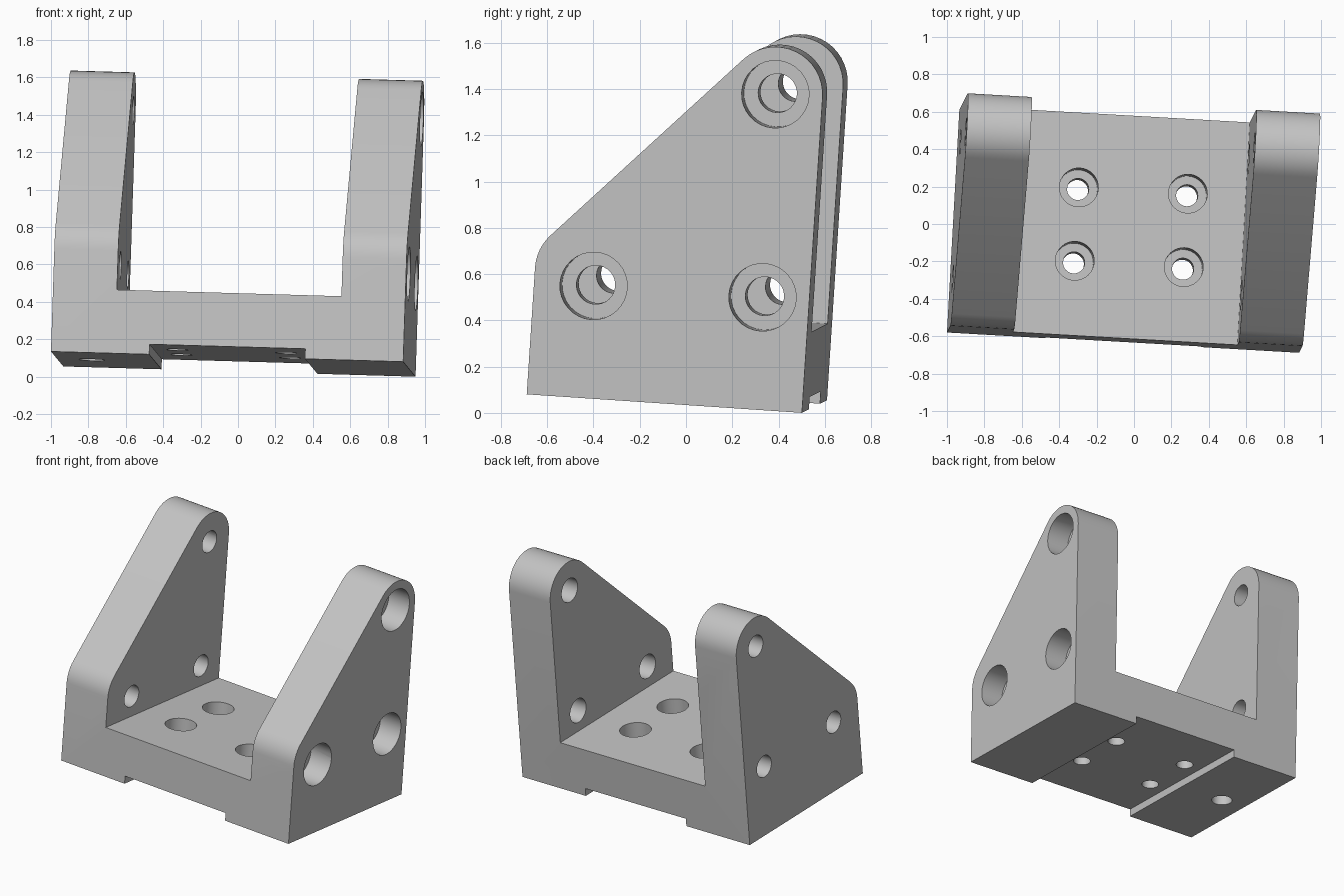
import bpy, bmesh
from math import sin, cos, atan2, pi
from mathutils import Vector, Matrix

cube = bpy.data.objects.get("Cube")
if cube:
    bpy.data.objects.remove(cube, do_unlink=True)

WIDTH, DEPTH, HEIGHT = 1.887, 1.194, 1.6
WALL, FLOOR = 0.342, 0.341

grey = bpy.data.materials.new("machined_grey")
grey.use_nodes = True
colour = (0.55, 0.55, 0.55, 1)
grey.diffuse_color = colour
grey.node_tree.nodes["Principled BSDF"].inputs["Base Color"].default_value = colour


def make_object(name, bm):
    bmesh.ops.recalc_face_normals(bm, faces=bm.faces)
    mesh = bpy.data.meshes.new(name)
    bm.to_mesh(mesh)
    bm.free()
    mesh.materials.append(grey)
    obj = bpy.data.objects.new(name, mesh)
    bpy.context.collection.objects.link(obj)
    return obj


def prism(name, points, sweep):
    bm = bmesh.new()
    face = bm.faces.new([bm.verts.new(p) for p in points])
    ext = bmesh.ops.extrude_face_region(bm, geom=[face])
    moved = [v for v in ext["geom"] if isinstance(v, bmesh.types.BMVert)]
    bmesh.ops.translate(bm, verts=moved, vec=sweep)
    return make_object(name, bm)


def cylinder(bm, start, end, radius):
    start, end = Vector(start), Vector(end)
    axis = end - start
    turn = axis.to_track_quat("Z", "Y").to_matrix().to_4x4()
    bmesh.ops.create_cone(bm, cap_ends=True, segments=32, radius1=radius, radius2=radius,
                          depth=axis.length,
                          matrix=Matrix.Translation((start + end) / 2) @ turn)


def boolean(target, tool, operation):
    mod = target.modifiers.new(operation.lower(), "BOOLEAN")
    mod.operation, mod.object, mod.solver = operation, tool, "EXACT"
    bpy.ops.object.select_all(action="DESELECT")
    bpy.context.view_layer.objects.active = target
    target.select_set(True)
    bpy.ops.object.modifier_apply(modifier=mod.name)
    bpy.data.objects.remove(tool, do_unlink=True)


# U-shaped front section with a shallow channel underneath
channel, groove = 0.526, 0.054
half = [(channel, groove), (channel, 0), (0, 0), (0, HEIGHT), (WALL, HEIGHT), (WALL, FLOOR)]
section = half + [(WIDTH - x, z) for x, z in reversed(half)]
bracket = prism("bracket", [(x, 0, z) for x, z in section], (0, DEPTH, 0))

# Side outline: sloped edge tangent to two rounded corners
R = 0.205
low, high = (R, 0.55), (DEPTH - R, 1.367)
slope = atan2(high[1] - low[1], high[0] - low[0]) + pi / 2


def arc(centre, start, end, steps):
    angles = [start + (end - start) * i / steps for i in range(steps + 1)]
    return [(centre[0] + R * cos(a), centre[1] + R * sin(a)) for a in angles]


outline = [(DEPTH, -0.1), (0, -0.1)] + arc(low, pi, slope, 6) + arc(high, slope, 0, 16)
side = prism("side_outline", [(-0.1, y, z) for y, z in outline], (WIDTH + 0.2, 0, 0))
boolean(bracket, side, "INTERSECT")

# Cross holes: plain in one wall, clearance holes in the other
holes = bmesh.new()
bores = bmesh.new()
for y, z in [(0.258, 0.487), (0.991, 0.487), (0.989, 1.367)]:
    cylinder(holes, (-0.1, y, z), (WALL + 0.1, y, z), 0.076)
    cylinder(holes, (WIDTH - WALL - 0.1, y, z), (WIDTH + 0.1, y, z), 0.084)
    cylinder(bores, (WIDTH - 0.17, y, z), (WIDTH + 0.1, y, z), 0.146)

# Counterbored floor holes
for sx in (-1, 1):
    for sy in (-1, 1):
        x, y = WIDTH / 2 + sx * 0.292, DEPTH / 2 + sy * 0.197
        cylinder(holes, (x, y, -0.1), (x, y, FLOOR + 0.1), 0.058)
        cylinder(bores, (x, y, FLOOR - 0.15), (x, y, FLOOR + 0.1), 0.104)

# Blind hole under one rail
cylinder(holes, (0.185, DEPTH / 2, -0.1), (0.185, DEPTH / 2, 0.25), 0.07)

boolean(bracket, make_object("hole_cutter", holes), "DIFFERENCE")
boolean(bracket, make_object("counterbore_cutter", bores), "DIFFERENCE")

# Smooth rounds, sharp edges
bpy.context.view_layer.objects.active = bracket
bracket.select_set(True)
bpy.ops.object.shade_smooth_by_angle(angle=0.5)

# Slight tilt of the whole part
ex = Vector((0.998, -0.0575, -0.029)).normalized()
ez = ex.cross(Vector((0.0545, 0.9963, -0.067))).normalized()
ey = ez.cross(ex)
tilt = Matrix((ex, ey, ez)).transposed().to_4x4()
bracket.data.transform(Matrix.Translation((-1.0, -0.58, 0.135)) @ tilt)
